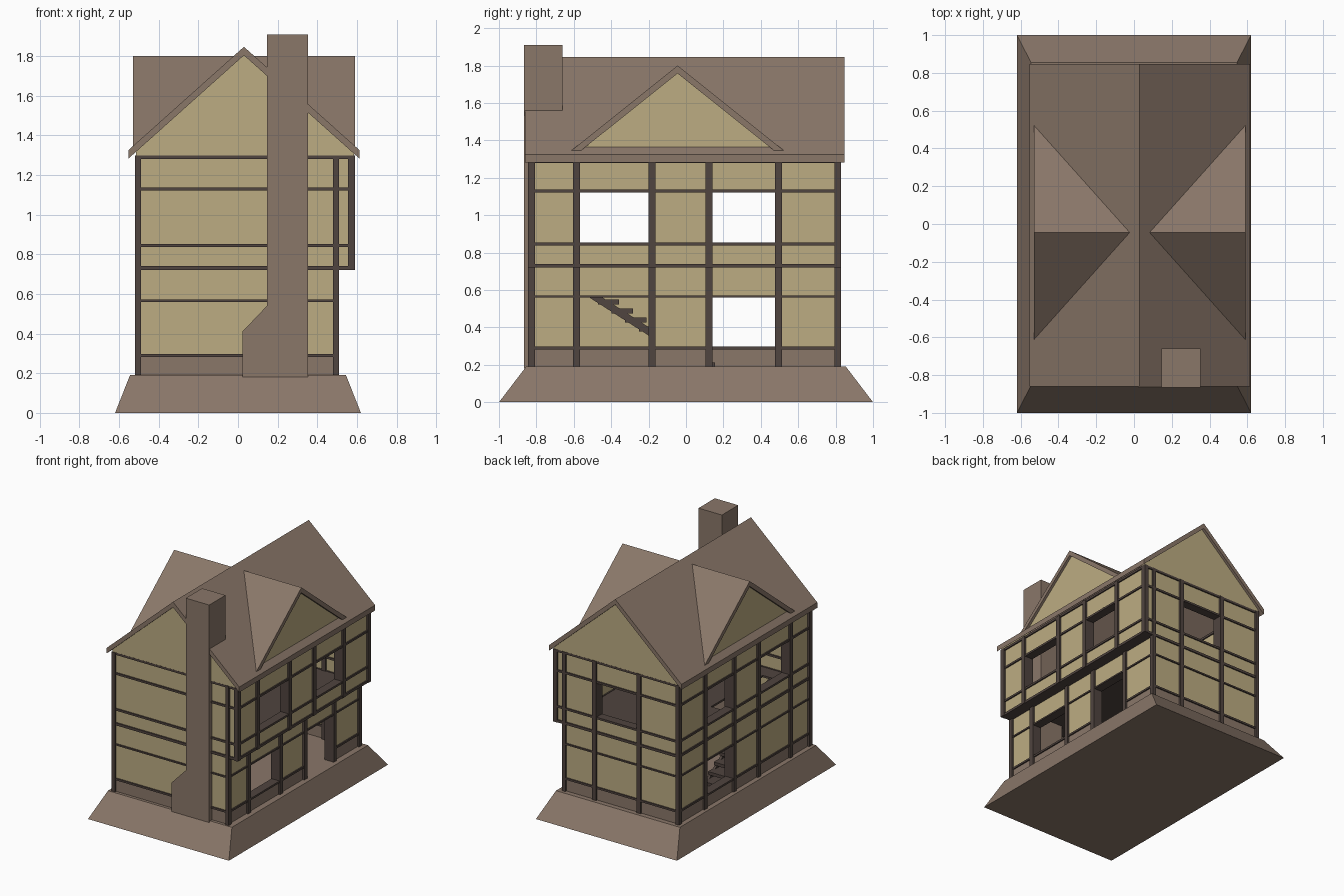
import bpy, bmesh

if "Cube" in bpy.data.objects:
    bpy.data.objects.remove(bpy.data.objects["Cube"])

def material(name, rgb):
    m = bpy.data.materials.new(name)
    m.diffuse_color = (*rgb, 1)
    m.use_nodes = True
    m.node_tree.nodes["Principled BSDF"].inputs["Base Color"].default_value = m.diffuse_color
    return m

STONE = material("brown_stone", (.254, .184, .141))
PLASTER = material("beige_plaster", (.503, .413, .223))
TIMBER = material("dark_timber", (.080, .058, .050))

def finish(name, bm, mat):
    bmesh.ops.recalc_face_normals(bm, faces=bm.faces)
    me = bpy.data.meshes.new(name)
    bm.to_mesh(me)
    bm.free()
    me.materials.append(mat)
    ob = bpy.data.objects.new(name, me)
    bpy.context.collection.objects.link(ob)
    return ob

def add_loft(bm, low, high):
    """Solid between two matching rings of points."""
    a = [bm.verts.new(p) for p in low]
    b = [bm.verts.new(p) for p in high]
    bm.faces.new(a[::-1])
    bm.faces.new(b)
    n = len(a)
    for i in range(n):
        j = (i + 1) % n
        bm.faces.new((a[i], a[j], b[j], b[i]))

def rect(x0, x1, y0, y1, z):
    return [(x0, y0, z), (x1, y0, z), (x1, y1, z), (x0, y1, z)]

def add_box(bm, x0, x1, y0, y1, z0, z1):
    add_loft(bm, rect(x0, x1, y0, y1, z0), rect(x0, x1, y0, y1, z1))

def boxes(name, items, mat):
    bm = bmesh.new()
    for it in items:
        add_box(bm, *it)
    return finish(name, bm, mat)

def prism(name, pts, axis, a, b, mat):
    """Extrude a profile: axis y takes (x,z) points, axis x takes (y,z) points."""
    f = (lambda p, t: (p[0], t, p[1])) if axis == 'y' else (lambda p, t: (t, p[0], p[1]))
    bm = bmesh.new()
    add_loft(bm, [f(p, a) for p in pts], [f(p, b) for p in pts])
    return finish(name, bm, mat)

# Sloped base
bm = bmesh.new()
add_loft(bm, rect(-.62, .62, -1, 1, 0), rect(-.545, .545, -.855, .855, .19))
finish("base", bm, STONE)

# Timber framed walls
Z0, ZJ, ZT = .19, .72, 1.298
BEAMS = [(.283, .298), (.56, .572), (.72, .74), (.837, .853), (1.122, 1.138), (1.28, 1.298)]

def wall(name, side, plane, start, posts, end, z0, z1, openings=(), width=.037):
    """openings: (bay, bottom, top). Posts are listed by their lower edge."""
    inward = {'front': 1, 'back': -1, 'left': 1, 'right': -1}[side]

    def put(u0, u1, d0, d1, za, zb):
        p, q = sorted((plane + inward * d0, plane + inward * d1))
        return (u0, u1, p, q, za, zb) if side in ('front', 'back') else (p, q, u0, u1, za, zb)

    timber = [put(p, p + width, 0, .08, z0, z1) for p in posts]
    plaster, plinth = [], []
    bays = list(zip([start] + [p + width for p in posts], list(posts) + [end]))
    beams = [b for b in BEAMS if b[0] >= z0 and b[1] <= z1]
    for i, (u0, u1) in enumerate(bays):
        holes = [(a, b) for k, a, b in openings if k == i]

        def is_open(a, b):
            return any(lo < (a + b) / 2 < hi for lo, hi in holes)

        level = z0
        for a, b in beams + [(z1, z1)]:
            if a - level > .01 and not is_open(level, a):
                (plinth if level < .2 else plaster).append(put(u0, u1, .014, .065, level, a))
            if b > a and not is_open(a, b):
                timber.append(put(u0, u1, .004, .075, a, b))
            level = b
    boxes(name + "_timbers", timber, TIMBER)
    boxes(name + "_panels", plaster, PLASTER)
    if plinth:
        boxes(name + "_plinth", plinth, STONE)

side_posts = [-.603, -.2, .105, .475]
upper = [(1, .853, 1.122), (3, .853, 1.122)]
wall("front_wall", 'front', -.845, -.49, [], .48, Z0, ZT)
wall("front_jetty_wall", 'front', -.845, .51, [], .555, ZJ, ZT)
wall("back_wall", 'back', .83, -.49, [-.18, .21], .48, Z0, ZT, [(1, .853, 1.122)], .035)
wall("back_jetty_wall", 'back', .83, .51, [], .555, ZJ, ZT)
wall("left_wall", 'left', -.52, -.807, side_posts, .793, Z0, ZT, upper + [(3, .298, .56)])
wall("right_lower_wall", 'right', .51, -.807, side_posts, .793, Z0, ZJ,
     [(1, .298, .56), (3, .18, .56)])
wall("right_upper_wall", 'right', .59, -.807, side_posts, .793, ZJ, ZT, upper)

# Corner posts
boxes("corner_posts", [(x, x + w, y, y + .037, z, ZT)
                       for x, w, z in ((-.52, .03, Z0), (.48, .03, Z0), (.555, .035, ZJ))
                       for y in (-.845, .793)], TIMBER)

# Upper floor with stair opening
F = (.722, .737)
boxes("upper_floor", [(-.22, .58, -.83, .815, *F), (-.50, -.22, 0, .815, *F),
                      (-.50, -.22, -.83, -.65, *F)], TIMBER)

# Stairs
boxes("stair_treads", [(-.44, -.25, -.69 + .073 * i, -.576 + .073 * i,
                        .667 - .048 * i, .692 - .048 * i) for i in range(11)], TIMBER)
for k, x in enumerate((-.44, -.27)):
    prism(f"stair_stringer_{k}", [(-.68, .665), (.06, .19), (.13, .19), (-.68, .71)],
          'x', x, x + .02, TIMBER)

# Main roof and end gables
C, RZ, HALF, SLOPE, TH = .03, 1.847, .583, .894, .043
eave = RZ - HALF * SLOPE
prism("main_roof", [(C - HALF, eave), (C, RZ), (C + HALF, eave), (C + HALF, eave - TH),
                    (C, RZ - TH), (C - HALF, eave - TH)], 'y', -.86, .847, STONE)

def under(x):
    return RZ - TH - SLOPE * abs(x - C) + .006

for name, a, b in (("front_gable", -.84, -.80), ("back_gable", .785, .825)):
    prism(name, [(-.515, 1.29), (.585, 1.29), (.585, under(.585)), (C, under(C)),
                 (-.515, under(-.515))], 'y', a, b, PLASTER)

# Cross gables on both roof slopes
YC, DZ, DE, DH, DT = -.045, 1.80, 1.346, .568, .042
for name, s in (("right", 1), ("left", -1)):
    outer, inner = C + s * .56, C + s * .05
    bm = bmesh.new()
    for t in (1, -1):
        top = [(outer, YC, DZ), (inner, YC, DZ), (outer, YC + t * DH, DE)]
        add_loft(bm, [(x, y, z - DT) for x, y, z in top], top)
    finish(name + "_dormer_roof", bm, STONE)
    prism(name + "_dormer_gable", [(YC - .51, 1.35), (YC + .51, 1.35), (YC, DZ - DT + .004)],
          'x', C + s * .525, C + s * .54, PLASTER)

# Chimney with hearth shoulder
prism("chimney", [(.022, .18), (.352, .18), (.352, 1.91), (.146, 1.91), (.146, .54), (.022, .41)],
      'y', -.865, -.66, STONE)
